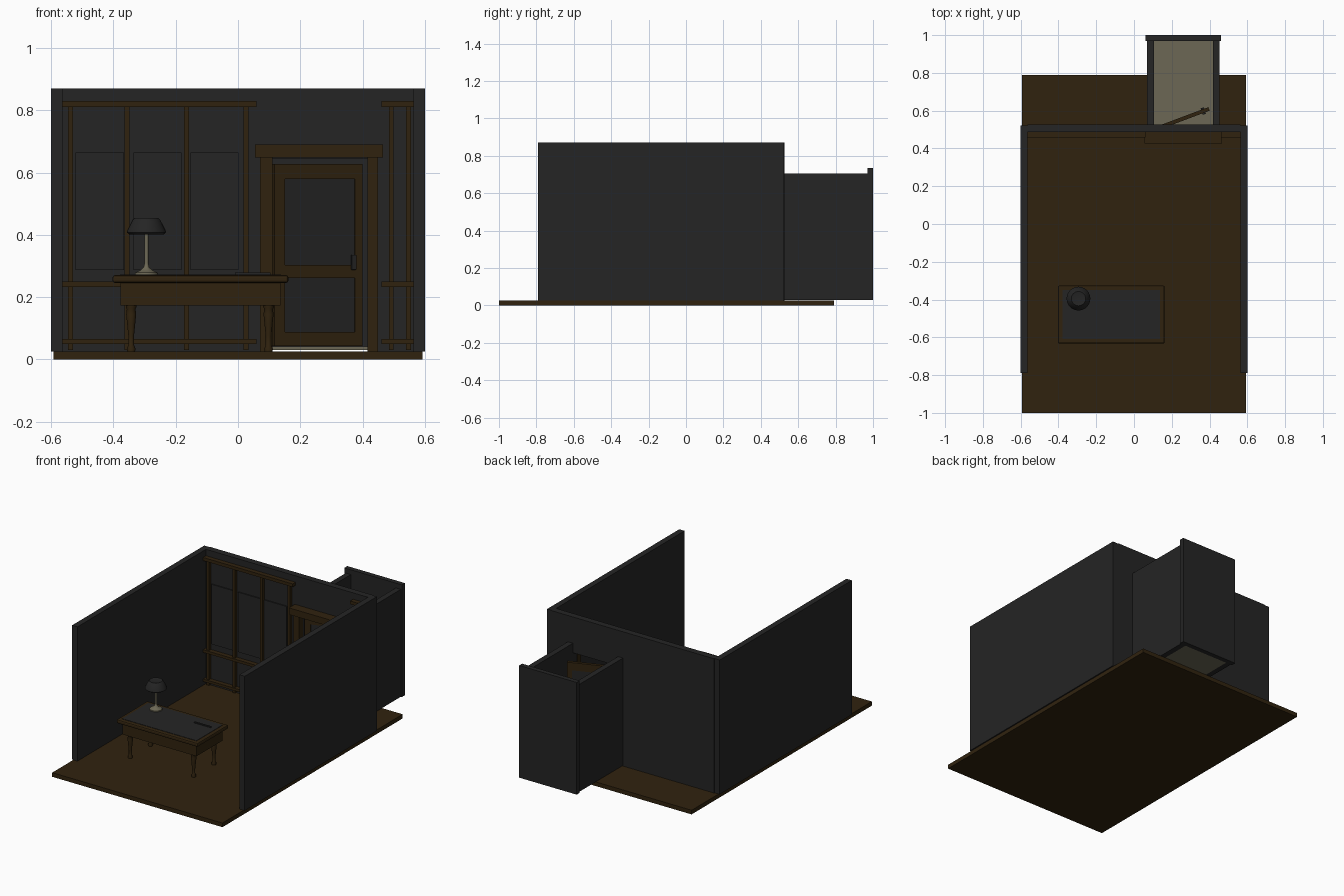
import bpy, bmesh, math
from mathutils import Matrix

if "Cube" in bpy.data.objects:
    bpy.data.objects.remove(bpy.data.objects["Cube"])


def material(name, rgb):
    m = bpy.data.materials.new(name)
    m.diffuse_color = (*rgb, 1)
    m.use_nodes = True
    m.node_tree.nodes["Principled BSDF"].inputs["Base Color"].default_value = m.diffuse_color
    return m


GREY = material("charcoal grey", (0.018, 0.018, 0.018))
BROWN = material("dark wood brown", (0.03, 0.0165, 0.0045))
BEIGE = material("warm beige", (0.15, 0.137, 0.09))


def finish(bm, name, mat):
    bmesh.ops.recalc_face_normals(bm, faces=bm.faces)
    me = bpy.data.meshes.new(name)
    bm.to_mesh(me)
    bm.free()
    me.materials.append(mat)
    ob = bpy.data.objects.new(name, me)
    bpy.context.collection.objects.link(ob)
    return ob


def box(name, x, y, z, mat, bevel=0.0, matrix=None):
    bm = bmesh.new()
    bmesh.ops.create_cube(bm, size=1)
    for v in bm.verts:
        v.co = [lo + (c + 0.5) * (hi - lo) for c, (lo, hi) in zip(v.co, (x, y, z))]
    if bevel:
        bmesh.ops.bevel(bm, geom=bm.edges[:], offset=bevel, segments=2,
                        profile=0.5, affect='EDGES')
    ob = finish(bm, name, mat)
    if matrix:
        ob.matrix_world = matrix
    return ob


def lathe(name, profile, x, y, mat, sides=24):
    # profile is a list of (radius, height); zero radii close the ends
    bm = bmesh.new()
    vs = [bm.verts.new((r, 0, z)) for r, z in profile]
    es = [bm.edges.new(p) for p in zip(vs, vs[1:])]
    bmesh.ops.spin(bm, geom=vs + es, cent=(0, 0, 0), axis=(0, 0, 1),
                   angle=2 * math.pi, steps=sides)
    bmesh.ops.remove_doubles(bm, verts=bm.verts, dist=1e-5)
    ob = finish(bm, name, mat)
    ob.location = (x, y, 0)
    bpy.ops.object.select_all(action='DESELECT')
    ob.select_set(True)
    bpy.context.view_layer.objects.active = ob
    bpy.ops.object.shade_smooth_by_angle(angle=math.radians(40))
    return ob


# Floor slab and side walls
box("floor", (-0.592, 0.592), (-1, 0.79), (0, 0.026), BROWN)
for side, a, b in (("left", -0.6, -0.563), ("right", 0.563, 0.6)):
    box(side + "_wall", (a, b), (-0.79, 0.522), (0.026, 0.87), GREY)

# Back wall with the doorway cut into its outline
bm = bmesh.new()
outline = [(-0.563, 0.026), (0.11, 0.026), (0.11, 0.645), (0.417, 0.645),
           (0.417, 0.026), (0.563, 0.026), (0.563, 0.87), (-0.563, 0.87)]
face = bm.faces.new([bm.verts.new((x, 0.486, z)) for x, z in outline])
ext = bmesh.ops.extrude_face_region(bm, geom=[face])
bmesh.ops.translate(bm, vec=(0, 0.04, 0),
                    verts=[g for g in ext["geom"] if isinstance(g, bmesh.types.BMVert)])
finish(bm, "back_wall", GREY)

# Closet behind the doorway, open at the top
box("closet_left_wall", (0.07, 0.105), (0.526, 0.97), (0.03, 0.705), GREY)
box("closet_right_wall", (0.418, 0.453), (0.526, 0.97), (0.03, 0.705), GREY)
box("closet_back_wall", (0.06, 0.46), (0.97, 1.0), (0.03, 0.735), GREY)
box("closet_floor", (0.105, 0.418), (0.49, 0.97), (0.03, 0.041), BEIGE)

# Wall trim: rails and battens
for label, x0, x1, battens in (("left", -0.563, 0.06, (-0.537, -0.356, -0.165, 0.026)),
                               ("right", 0.46, 0.563, (0.492, 0.547))):
    for i, (z0, z1) in enumerate(((0.05, 0.066), (0.233, 0.25), (0.81, 0.83))):
        box(f"{label}_rail_{i}", (x0, x1), (0.457, 0.487), (z0, z1), BROWN)
    for i, x in enumerate(battens):
        box(f"{label}_batten_{i}", (x - 0.008, x + 0.008), (0.467, 0.487),
            (0.03, 0.82), BROWN)
# Flat panels between the battens
for i, x in enumerate((-0.521, -0.336, -0.153)):
    box(f"wall_panel_{i}", (x, x + 0.155), (0.479, 0.487), (0.288, 0.664), GREY)

# Door casing
box("casing_left", (0.07, 0.11), (0.45, 0.487), (0.026, 0.648), BROWN)
box("casing_right", (0.415, 0.45), (0.45, 0.487), (0.026, 0.648), BROWN)
box("casing_lintel", (0.055, 0.466), (0.427, 0.487), (0.648, 0.69), BROWN)

# Door standing ajar, built along its own x axis from the hinge
swing = Matrix.Translation((0.113, 0.503, 0)) @ Matrix.Rotation(math.radians(20.5), 4, 'Z')
T = (-0.01, 0.01)
for n, x in (("hinge", (0, 0.036)), ("latch", (0.276, 0.303))):
    box(f"door_{n}_stile", x, T, (0.043, 0.628), BROWN, matrix=swing)
for n, z in (("bottom", (0.043, 0.088)), ("middle", (0.262, 0.304)), ("top", (0.58, 0.628))):
    box(f"door_{n}_rail", (0.036, 0.276), T, z, BROWN, matrix=swing)
for n, z in (("lower", (0.088, 0.262)), ("upper", (0.304, 0.58))):
    box(f"door_{n}_panel", (0.036, 0.276), (-0.005, 0.005), z, GREY, matrix=swing)
for n, y in (("front", (-0.018, -0.008)), ("rear", (0.008, 0.018))):
    box(f"door_handle_{n}", (0.262, 0.28), y, (0.288, 0.336), GREY, 0.003, swing)

# Table
box("table_top", (-0.403, 0.162), (-0.633, -0.326), (0.246, 0.271), BROWN, 0.008)
box("table_inlay", (-0.379, 0.138), (-0.609, -0.35), (0.268, 0.273), GREY)
box("table_apron", (-0.378, 0.137), (-0.608, -0.351), (0.174, 0.248), BROWN)
leg = [(0, 0.024), (0.012, 0.024), (0.014, 0.034), (0.009, 0.048), (0.009, 0.075),
       (0.013, 0.115), (0.016, 0.145), (0.014, 0.162), (0.017, 0.168), (0.017, 0.178), (0, 0.178)]
for n, x in (("left", -0.343), ("right", 0.098)):
    for m, y in (("front", -0.58), ("rear", -0.379)):
        lathe(f"{m}_{n}_table_leg", leg, x, y, BROWN, 16)
box("pen_tray", (-0.01, 0.105), (-0.421, -0.411), (0.272, 0.279), GREY)

# Lamp
lathe("lamp_stand", [(0, 0.272), (0.037, 0.272), (0.036, 0.279), (0.02, 0.286),
                     (0.009, 0.296), (0.006, 0.31), (0.006, 0.41), (0, 0.41)],
      -0.294, -0.395, BEIGE)
lathe("lamp_shade", [(0, 0.405), (0.056, 0.402), (0.063, 0.408), (0.061, 0.416),
                     (0.044, 0.449), (0.038, 0.455), (0.025, 0.452), (0, 0.452)],
      -0.294, -0.395, GREY)
